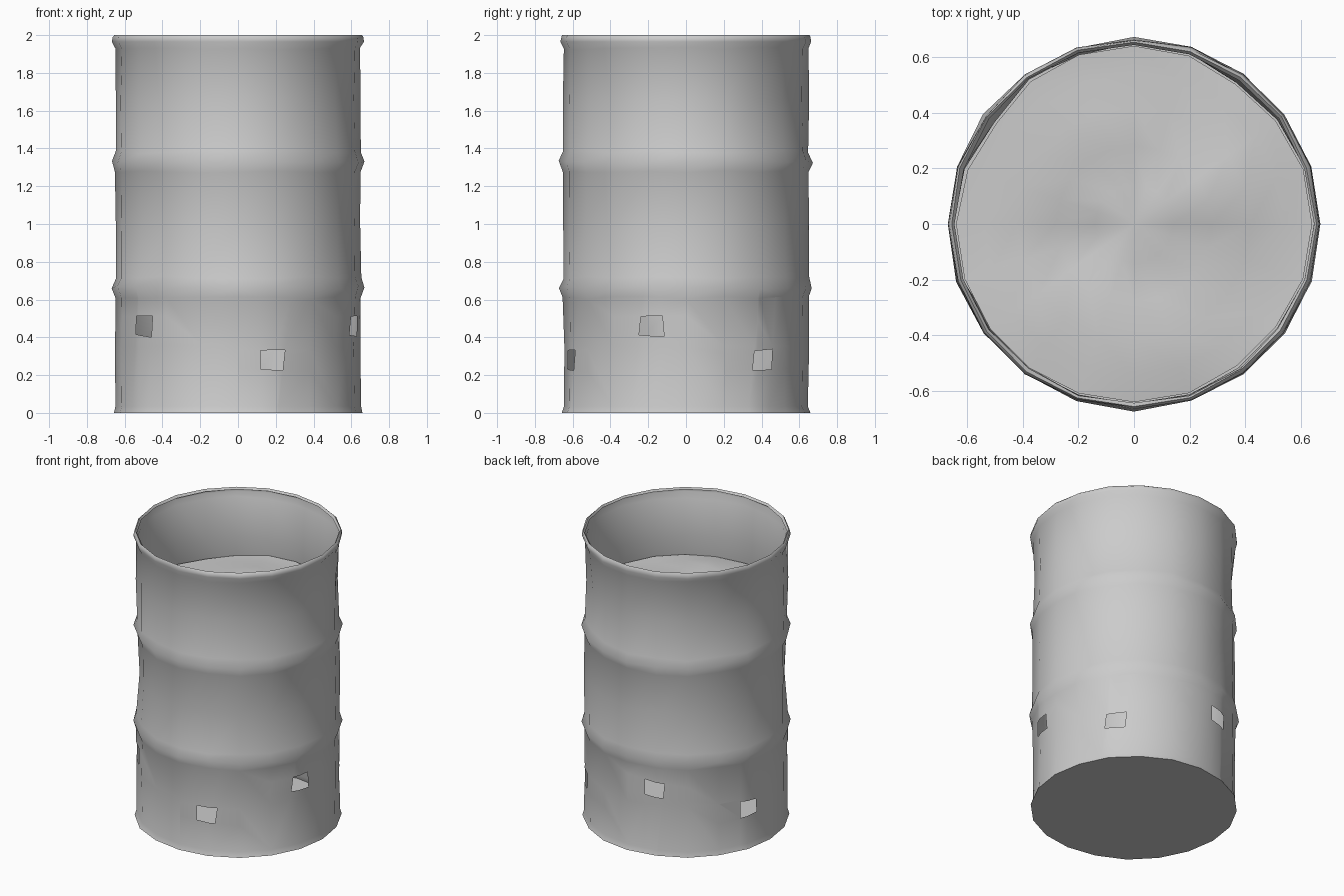
import bpy, bmesh, random
from math import sin, cos, pi, radians, exp
from mathutils import Vector

if "Cube" in bpy.data.objects:
    bpy.data.objects.remove(bpy.data.objects["Cube"])

random.seed(7)
SIDES = 20


def pt(r, a, z):
    return Vector((r * cos(a), r * sin(a), z))


def finish(name, bm, angle):
    me = bpy.data.meshes.new(name)
    bm.to_mesh(me)
    bm.free()
    ob = bpy.data.objects.new(name, me)
    bpy.context.collection.objects.link(ob)
    bpy.ops.object.select_all(action='DESELECT')
    bpy.context.view_layer.objects.active = ob
    ob.select_set(True)
    bpy.ops.object.shade_smooth_by_angle(angle=radians(angle))
    return ob


# dents: angle in degrees, height, depth
DENTS = [(50, 1.6, .022), (146, 1.6, .03), (218, 1.05, .022),
         (-45, 1.66, .018), (300, .4, .01), (110, 1.0, .012)]


def dent(a, z):
    d = 0
    for da, dz, depth in DENTS:
        diff = (a - radians(da) + pi) % (2 * pi) - pi
        d += depth * exp(-(diff / .3) ** 2 - ((z - dz) / .25) ** 2)
    return d


# drum wall: lathed profile with two ribs and a rolled rim
PROFILE = [(.66, 0), (.648, .035), (.648, .35), (.65, .61), (.67, .665), (.65, .715),
           (.65, 1.0), (.65, 1.275), (.67, 1.33), (.65, 1.38), (.65, 1.66),
           (.65, 1.93), (.665, 1.965), (.663, 1.99), (.655, 2.0), (.645, 1.985)]
bm = bmesh.new()
rings = []
for r, z in PROFILE:
    ring = []
    for i in range(SIDES):
        a = 2 * pi * i / SIDES
        n = random.uniform(-.004, .004)
        zz = z + (random.uniform(-.008, .008) if .1 < z < 1.95 else 0)
        ring.append(bm.verts.new(pt(r + n - dent(a, z), a, zz)))
    rings.append(ring)
for lo, hi in zip(rings, rings[1:]):
    for i in range(SIDES):
        j = (i + 1) % SIDES
        bm.faces.new((lo[i], lo[j], hi[j], hi[i]))

# drum bottom
bm.faces.new(rings[0][::-1])

# six punched air holes, alternating in height
HOLES = [(-16.6, .46), (39.5, .28), (106.6, .46), (163.4, .28), (219, .46), (286.6, .28)]
for deg, z in HOLES:
    a = radians(deg)
    out, side, up = pt(1, a, 0), Vector((-sin(a), cos(a), 0)), Vector((0, 0, 1))
    c = pt(.64, a, z)
    planes = []
    for axis, other, half in ((side, up, .064), (up, side, .052)):
        for s in (1, -1):
            no = (axis * s + other * random.uniform(-.13, .13)).normalized()
            planes.append((c + axis * s * half, no))

    def near(f):
        m = f.calc_center_median()
        return (abs(f.normal.z) < .9 and m.z < .62
                and (m - c).dot(out) > -.3 and abs((m - c).dot(side)) < .25)

    for co, no in planes:
        faces = [f for f in bm.faces if near(f)]
        geom = set(faces)
        for f in faces:
            geom.update(f.edges)
            geom.update(f.verts)
        bmesh.ops.bisect_plane(bm, geom=list(geom), plane_co=co, plane_no=no, dist=1e-5)
        bm.normal_update()
    inside = [f for f in bm.faces if near(f) and
              all((f.calc_center_median() - co).dot(no) < 0 for co, no in planes)]
    bmesh.ops.delete(bm, geom=inside, context='FACES')
finish("drum", bm, 60)

# uneven fill near the top of the drum
BUMPS = [(.3, .12, .06), (-.2, -.06, -.05), (.12, -.42, .04), (-.1, .35, .03), (-.35, -.3, .03)]
bm = bmesh.new()
centre = bm.verts.new((0, 0, 1.56))
prev = None
for r in (.14, .28, .42, .54, .64):
    ring = []
    for i in range(SIDES):
        a = 2 * pi * i / SIDES
        p = pt(r - (dent(a, 1.53) if r > .6 else 0), a, 1.53)
        p.z += sum(h * exp(-((p.x - x) ** 2 + (p.y - y) ** 2) / .02) for x, y, h in BUMPS)
        p.z += random.uniform(-.008, .008)
        ring.append(bm.verts.new(p))
    for i in range(SIDES):
        j = (i + 1) % SIDES
        if prev:
            bm.faces.new((prev[i], ring[i], ring[j], prev[j]))
        else:
            bm.faces.new((centre, ring[i], ring[j]))
    prev = ring
finish("ash_fill", bm, 60)
